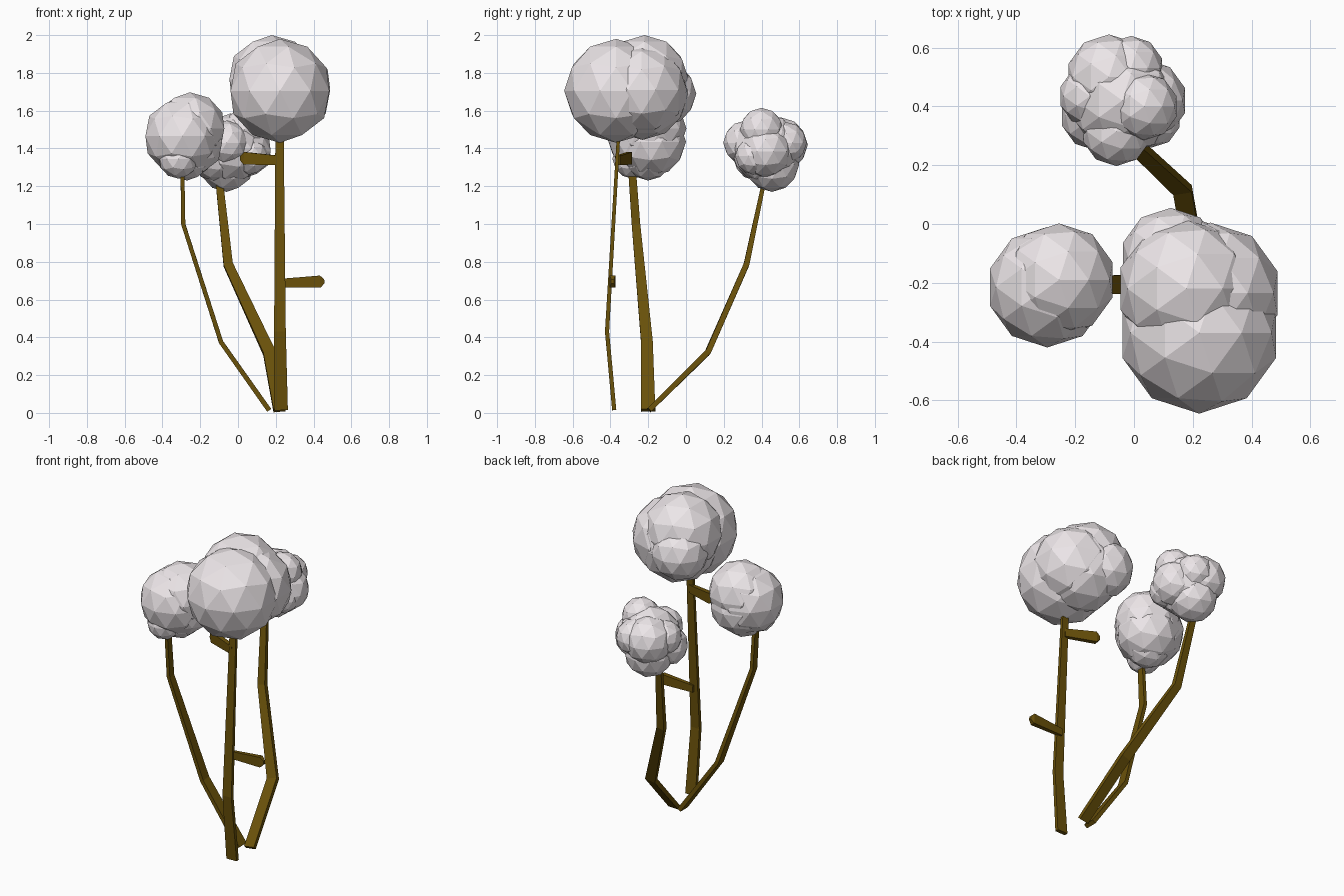
import bpy, bmesh
from mathutils import Vector, Matrix


def material(name, rgb):
    mat = bpy.data.materials.new(name)
    mat.diffuse_color = (*rgb, 1)
    return mat


bark = material("bark", (0.145, 0.083, 0.003))
leaves = material("pale_leaves", (0.84, 0.79, 0.81))


def make_object(name, bm, mat):
    bmesh.ops.recalc_face_normals(bm, faces=bm.faces)
    me = bpy.data.meshes.new(name)
    bm.to_mesh(me)
    bm.free()
    me.materials.append(mat)
    ob = bpy.data.objects.new(name, me)
    bpy.context.collection.objects.link(ob)


def limb(name, path, wide_axis):
    """Four-sided bent bar; path items are (x, y, z, width, depth)."""
    bm = bmesh.new()
    pts = [Vector(p[:3]) for p in path]
    rings = []
    for i, p in enumerate(path):
        before = (pts[i] - pts[i - 1]).normalized() if i else Vector()
        after = (pts[i + 1] - pts[i]).normalized() if i < len(pts) - 1 else Vector()
        d = (before + after).normalized()
        u = Vector(wide_axis)
        u = (u - d * u.dot(d)).normalized()
        v = d.cross(u)
        w, t = p[3] / 2, p[4] / 2
        rings.append([bm.verts.new(pts[i] + u * a * w + v * b * t)
                      for a, b in ((-1, -1), (1, -1), (1, 1), (-1, 1))])
    for r, s in zip(rings, rings[1:]):
        for k in range(4):
            j = (k + 1) % 4
            bm.faces.new((r[k], r[j], s[j], s[k]))
    bm.faces.new(rings[0])
    bm.faces.new(rings[-1])
    make_object(name, bm, bark)


def canopy(name, balls):
    """Clump of overlapping faceted balls; items are (x, y, z, radius)."""
    bm = bmesh.new()
    for x, y, z, r in balls:
        bmesh.ops.create_icosphere(bm, subdivisions=2, radius=r,
                                   matrix=Matrix.Translation((x, y, z)))
    make_object(name, bm, leaves)


# Trunks
limb("tall_trunk", [(0.228, -0.38, 0.015, 0.072, 0.022), (0.222, -0.418, 0.43, 0.062, 0.022),
                    (0.22, -0.36, 1.42, 0.045, 0.018), (0.22, -0.355, 1.55, 0.04, 0.018)], (1, 0, 0))
limb("left_trunk", [(0.165, -0.2, 0.014, 0.075, 0.026), (-0.09, -0.207, 0.375, 0.062, 0.024),
                    (-0.29, -0.265, 1.0, 0.045, 0.022), (-0.295, -0.29, 1.35, 0.04, 0.02)], (0, 1, 0))
limb("back_trunk", [(0.22, -0.195, 0.015, 0.065, 0.026), (0.165, 0.115, 0.32, 0.065, 0.03),
                    (-0.052, 0.32, 0.785, 0.05, 0.03), (-0.105, 0.425, 1.28, 0.038, 0.02)], (1, 0, 0))

# Branch stubs with tapered tips
limb("lower_branch", [(0.22, -0.392, 0.687, 0.045, 0.022), (0.435, -0.389, 0.695, 0.064, 0.03),
                      (0.457, -0.389, 0.696, 0.022, 0.014)], (0, 0, 1))
limb("upper_branch", [(0.22, -0.362, 1.336, 0.05, 0.026), (0.035, -0.3, 1.348, 0.066, 0.03),
                      (0.013, -0.293, 1.349, 0.022, 0.014)], (0, 0, 1))

# Foliage
canopy("tall_canopy", [(0.222, -0.37, 1.705, 0.275), (0.178, -0.22, 1.765, 0.235),
                       (0.26, -0.235, 1.71, 0.24), (0.215, -0.23, 1.69, 0.245),
                       (0.125, -0.115, 1.69, 0.17)])
canopy("left_canopy", [(-0.255, -0.19, 1.505, 0.192), (-0.295, -0.215, 1.465, 0.205),
                       (-0.315, -0.285, 1.345, 0.105), (-0.26, -0.185, 1.435, 0.185),
                       (-0.27, -0.2, 1.36, 0.13)])
canopy("back_canopy", [(-0.04, 0.42, 1.4, 0.185),
                       (0.04, 0.42, 1.385, 0.14), (-0.15, 0.435, 1.43, 0.105),
                       (-0.085, 0.5, 1.42, 0.145), (-0.01, 0.53, 1.43, 0.11),
                       (-0.06, 0.315, 1.43, 0.118), (0.035, 0.4, 1.5, 0.115),
                       (-0.06, 0.455, 1.315, 0.145), (0.06, 0.36, 1.36, 0.1),
                       (-0.13, 0.37, 1.35, 0.12)])
